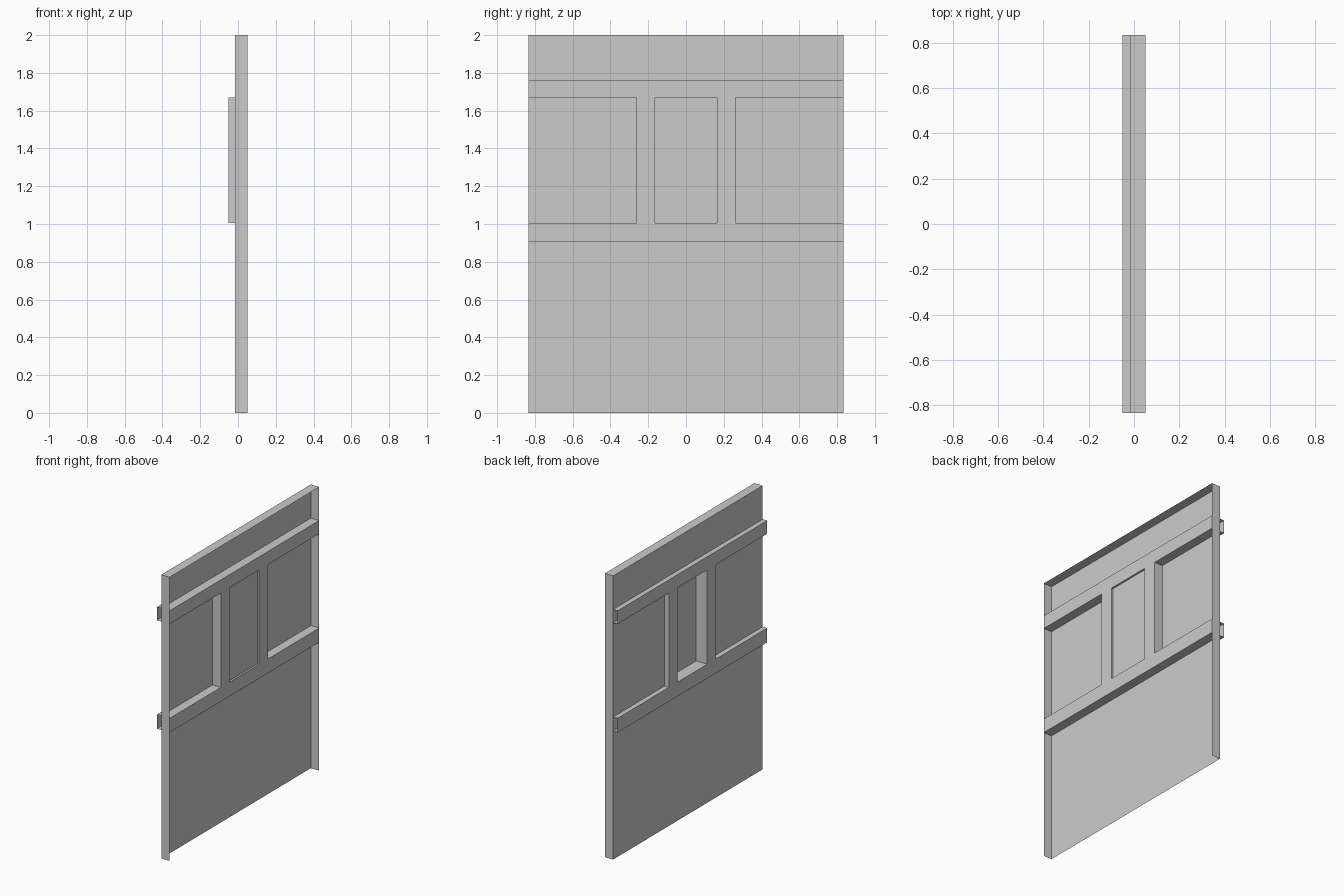
import bpy
import bmesh

cube = bpy.data.objects.get("Cube")
if cube:
    bpy.data.objects.remove(cube, do_unlink=True)

grey = bpy.data.materials.new("plain grey")
grey.use_nodes = True
colour = (0.6, 0.6, 0.6, 1)
grey.diffuse_color = colour
grey.node_tree.nodes["Principled BSDF"].inputs["Base Color"].default_value = colour

SIDES = {"-x": (0, 0), "+x": (0, 1), "-y": (1, 0), "+y": (1, 1), "-z": (2, 0), "+z": (2, 1)}


def shell(name, x, y, z, sides):
    """Thin-walled box that keeps only the listed sides."""
    bm = bmesh.new()
    ranges = (x, y, z)
    for side in sides.split():
        axis, end = SIDES[side]
        u, v = (axis + 1) % 3, (axis + 2) % 3
        corners = []
        for a, b in ((0, 0), (1, 0), (1, 1), (0, 1)):
            co = [0, 0, 0]
            co[axis], co[u], co[v] = ranges[axis][end], ranges[u][a], ranges[v][b]
            corners.append(bm.verts.new(co))
        if not end:
            corners.reverse()
        bm.faces.new(corners)
    bmesh.ops.remove_doubles(bm, verts=bm.verts, dist=0.0001)
    mesh = bpy.data.meshes.new(name)
    bm.to_mesh(mesh)
    bm.free()
    mesh.materials.append(grey)
    obj = bpy.data.objects.new(name, mesh)
    bpy.context.collection.objects.link(obj)
    return obj


HALF = 0.833            # half width
BACK, FACE = -0.015, 0.05
LOW, HIGH = 1.005, 1.67  # window band
INNER, OUTER = 0.165, 0.263
depth = (BACK, FACE)
frame = (-FACE, FACE)
width = (-HALF, HALF)

# Outer rim: two end walls and a top, open below
shell("outer_rim", depth, width, (0, 2), "-y +y +z")

# Recessed sheets above and below the windows
shell("lower_panel", depth, width, (0, LOW), "-x")
shell("upper_panel", depth, width, (HIGH, 2), "-x")

# Rails, open at both ends
shell("lower_rail", frame, width, (0.905, LOW), "-x +x -z +z")
shell("upper_rail", frame, width, (HIGH, 1.763), "-x +x -z +z")

# Posts and side panes, mirrored
for label, s in (("front", -1), ("back", 1)):
    shell(label + "_post", frame, sorted((s * INNER, s * OUTER)), (LOW, HIGH), "-x +x -y +y")
    shell(label + "_pane", depth, sorted((s * OUTER, s * HALF)), (LOW, HIGH), "-x")

# Middle pane, set near the opposite face
shell("middle_pane", (0.037, FACE), (-INNER, INNER), (LOW, HIGH), "-x")
